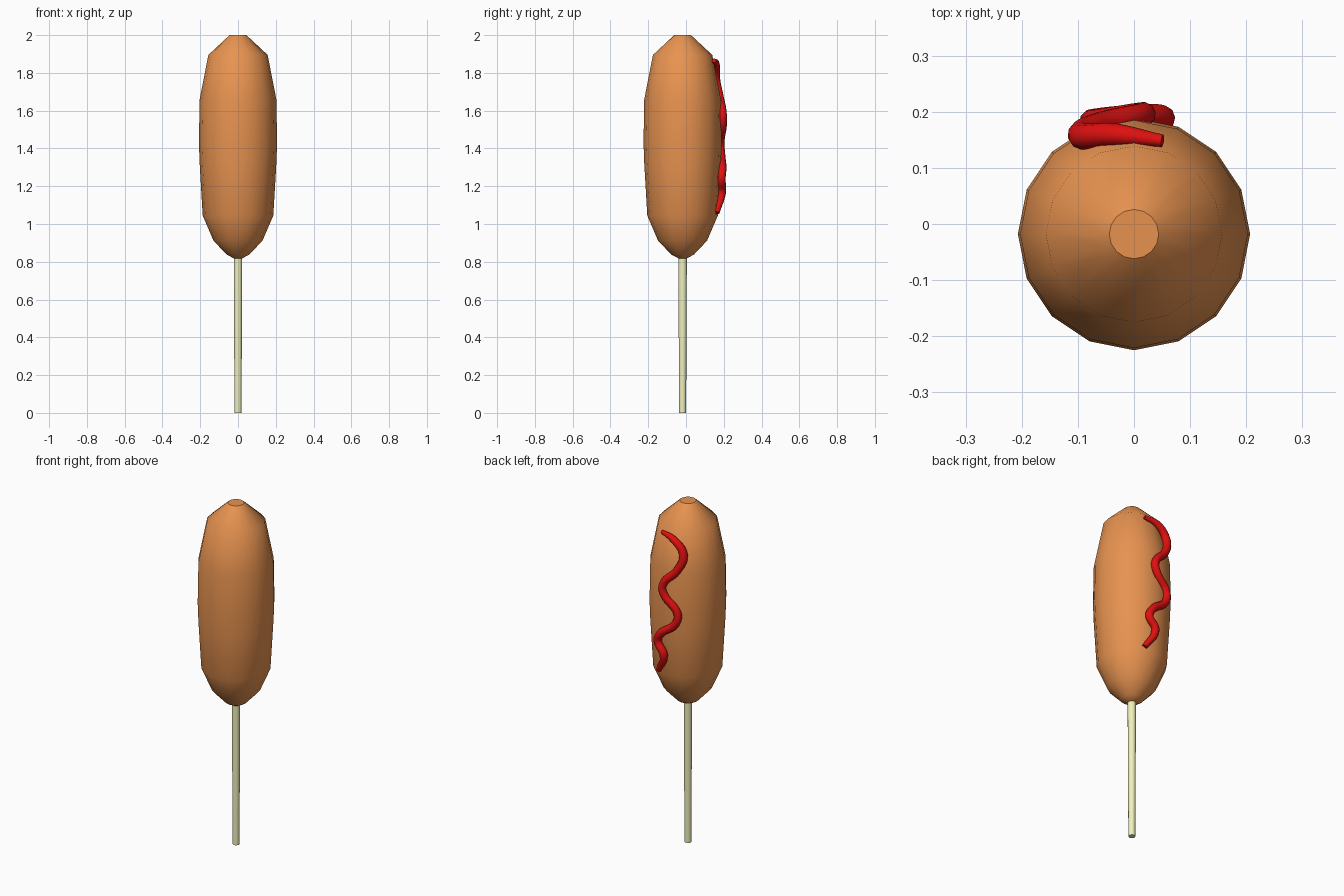
import bpy, bmesh
from math import sin, cos, pi, radians

if "Cube" in bpy.data.objects:
    bpy.data.objects.remove(bpy.data.objects["Cube"])

CY = -0.018  # centre line of the body and stick in y


def material(name, rgb):
    m = bpy.data.materials.new(name)
    m.diffuse_color = (*rgb, 1)
    m.use_nodes = True
    m.node_tree.nodes["Principled BSDF"].inputs["Base Color"].default_value = m.diffuse_color
    return m


def lathe(name, profile, sides, mat, angle):
    """Closed solid of revolution from (radius, z) rings, capped at both ends."""
    bm = bmesh.new()
    rings = [[bm.verts.new((r * cos(2 * pi * i / sides), r * sin(2 * pi * i / sides) + CY, z))
              for i in range(sides)] for r, z in profile]
    for a, b in zip(rings, rings[1:]):
        for i in range(sides):
            j = (i + 1) % sides
            bm.faces.new((a[i], a[j], b[j], b[i]))
    bm.faces.new(rings[0][::-1])
    bm.faces.new(rings[-1])
    me = bpy.data.meshes.new(name)
    bm.to_mesh(me)
    bm.free()
    me.materials.append(mat)
    ob = bpy.data.objects.new(name, me)
    bpy.context.collection.objects.link(ob)
    smooth(ob, angle)
    return ob


def smooth(ob, angle):
    bpy.ops.object.select_all(action='DESELECT')
    ob.select_set(True)
    bpy.context.view_layer.objects.active = ob
    bpy.ops.object.shade_smooth_by_angle(angle=radians(angle))


# Fried batter body
lathe("batter", [(0.02, 0.817), (0.06, 0.838), (0.13, 0.912), (0.187, 1.045),
                 (0.203, 1.32), (0.207, 1.43), (0.203, 1.66), (0.157, 1.895),
                 (0.052, 1.993), (0.044, 2.0)], 16,
      material("batter", (0.80, 0.29, 0.08)), 40)

# Wooden stick, running up into the batter
lathe("stick", [(0.0185, 0), (0.0225, 0.84)], 16,
      material("wood", (0.88, 0.88, 0.50)), 40)

# Sauce squiggle on the back: (angle from +y in degrees, distance from axis, z, thickness)
path = [(17, 0.174, 1.865, 0.5), (-10, 0.180, 1.845, 0.9), (-28, 0.198, 1.768, 1.1),
        (-19, 0.205, 1.68, 1.0), (4, 0.213, 1.58, 1.0), (2, 0.213, 1.53, 1.0),
        (-20, 0.213, 1.43, 1.0), (-17, 0.213, 1.37, 1.0), (9, 0.213, 1.287, 1.0),
        (14, 0.213, 1.243, 1.0), (3, 0.209, 1.17, 1.0), (19, 0.191, 1.06, 0.7)]
cu = bpy.data.curves.new("sauce", 'CURVE')
cu.dimensions = '3D'
cu.bevel_depth = 0.022
cu.bevel_resolution = 3
cu.resolution_u = 6
cu.use_fill_caps = True
sp = cu.splines.new('BEZIER')
sp.bezier_points.add(len(path) - 1)
for p, (deg, r, z, w) in zip(sp.bezier_points, path):
    p.co = (r * sin(radians(deg)), r * cos(radians(deg)) + CY, z)
    p.handle_left_type = p.handle_right_type = 'AUTO'
    p.radius = w
cu.materials.append(material("sauce", (0.75, 0.005, 0.005)))
sauce = bpy.data.objects.new("sauce", cu)
bpy.context.collection.objects.link(sauce)
bpy.ops.object.select_all(action='DESELECT')
sauce.select_set(True)
bpy.context.view_layer.objects.active = sauce
bpy.ops.object.convert(target='MESH')
smooth(bpy.context.view_layer.objects.active, 50)
